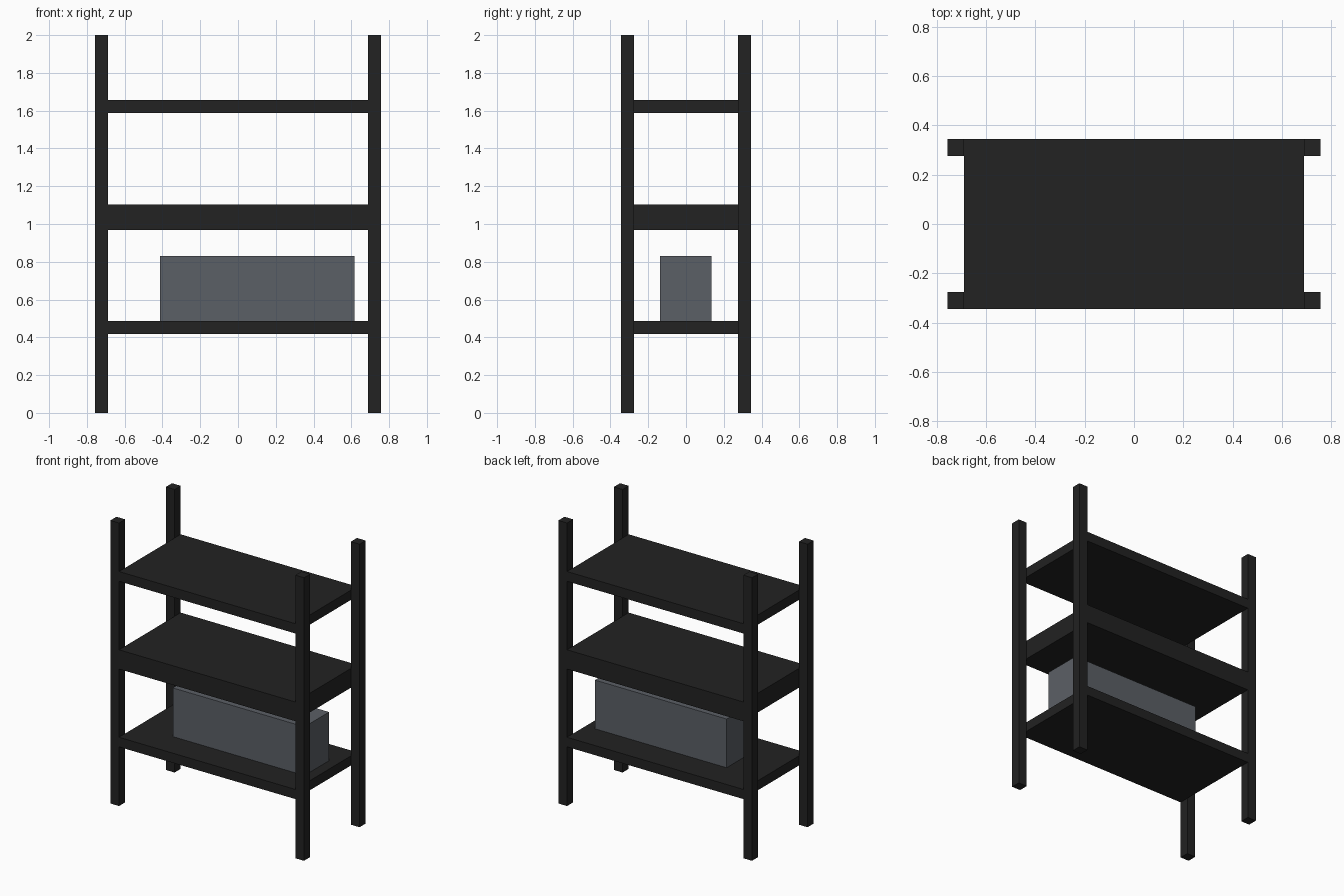
import bpy, bmesh
from mathutils import Vector

if "Cube" in bpy.data.objects:
    bpy.data.objects.remove(bpy.data.objects["Cube"])


def material(name, rgb):
    m = bpy.data.materials.new(name)
    m.diffuse_color = (*rgb, 1)
    m.use_nodes = True
    m.node_tree.nodes["Principled BSDF"].inputs["Base Color"].default_value = m.diffuse_color
    return m


black = material("black", (0.016, 0.016, 0.016))
slate = material("slate_grey", (0.105, 0.115, 0.133))


def box(name, lo, hi, mat):
    """Box between two corners."""
    lo, hi = Vector(lo), Vector(hi)
    bm = bmesh.new()
    bmesh.ops.create_cube(bm, size=1)
    for v in bm.verts:
        v.co = (lo + hi) / 2 + v.co * (hi - lo)
    mesh = bpy.data.meshes.new(name)
    bm.to_mesh(mesh)
    bm.free()
    mesh.materials.append(mat)
    ob = bpy.data.objects.new(name, mesh)
    bpy.context.collection.objects.link(ob)
    return ob


X, Y, T = 0.757, 0.344, 0.068   # half width, half depth, post thickness

# Four corner posts
for sx, side in ((-1, "left"), (1, "right")):
    for sy, end in ((-1, "front"), (1, "back")):
        cx, cy = sx * (X - T / 2), sy * (Y - T / 2)
        box(f"{end}_{side}_post", (cx - T / 2, cy - T / 2, 0),
            (cx + T / 2, cy + T / 2, 2), black)

# Three shelves between the posts, the middle one twice as thick
for name, z0, z1 in (("bottom", 0.418, 0.486), ("middle", 0.968, 1.104),
                     ("top", 1.588, 1.657)):
    box(f"{name}_shelf", (-X + T, -Y, z0), (X - T, Y, z1), black)

# Storage box resting on the bottom shelf
box("storage_box", (-0.413, -0.138, 0.486), (0.616, 0.136, 0.83), slate)
